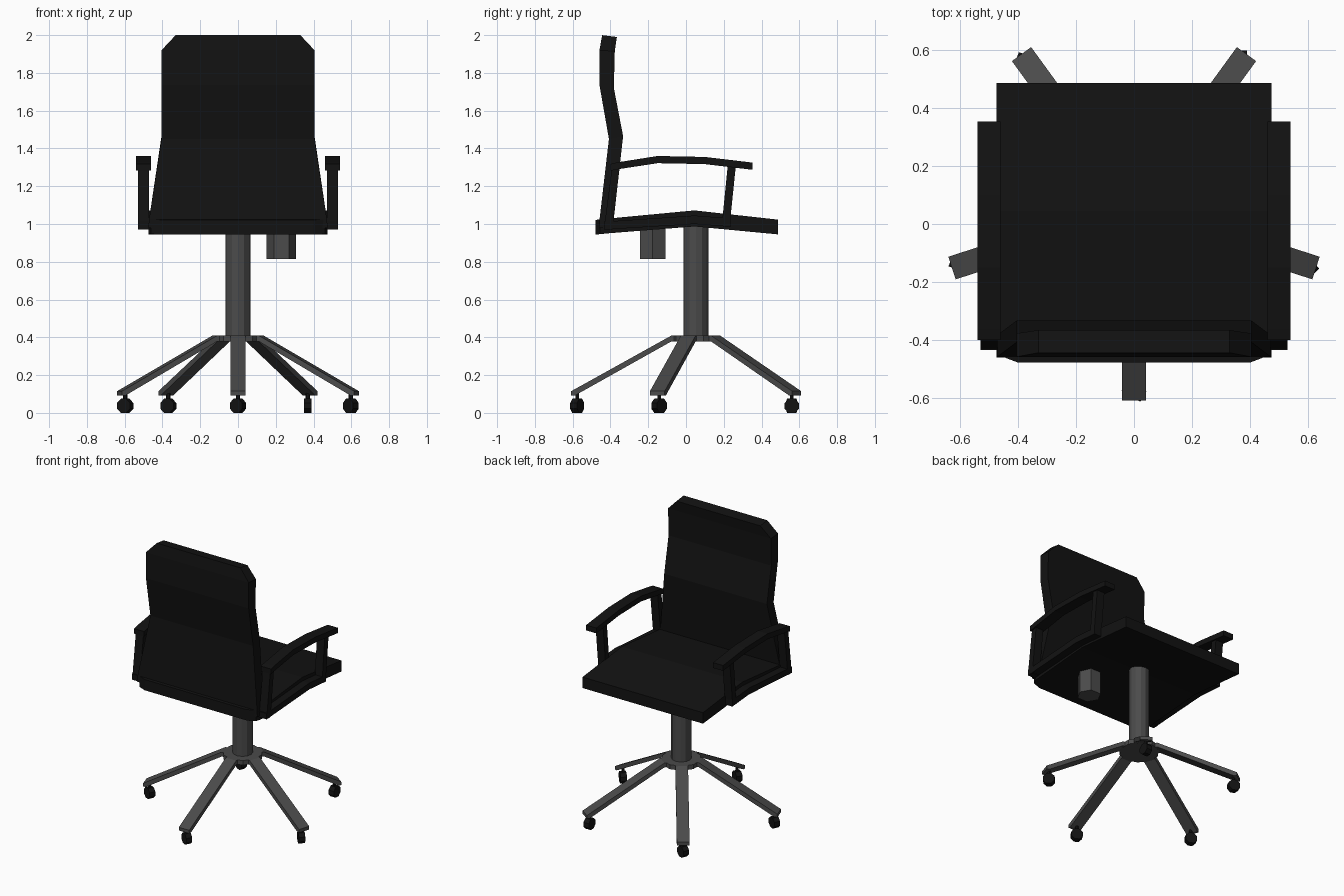
import bpy, bmesh
from math import radians, cos, sin, pi
from mathutils import Matrix, Vector

if "Cube" in bpy.data.objects:
    bpy.data.objects.remove(bpy.data.objects["Cube"])


def material(name, v):
    m = bpy.data.materials.new(name)
    m.diffuse_color = (v, v, v, 1)
    m.use_nodes = True
    m.node_tree.nodes["Principled BSDF"].inputs["Base Color"].default_value = m.diffuse_color
    return m


black = material("black_fabric", 0.006)
metal = material("grey_metal", 0.07)


def loft(name, rings, mat):
    """Bridge rings of equal point count and cap both ends."""
    bm = bmesh.new()
    rows = [[bm.verts.new(p) for p in r] for r in rings]
    n = len(rows[0])
    for a, b in zip(rows, rows[1:]):
        for i in range(n):
            j = (i + 1) % n
            bm.faces.new((a[i], a[j], b[j], b[i]))
    bm.faces.new(rows[0])
    bm.faces.new(rows[-1])
    bmesh.ops.recalc_face_normals(bm, faces=bm.faces)
    me = bpy.data.meshes.new(name)
    bm.to_mesh(me)
    bm.free()
    me.materials.append(mat)
    ob = bpy.data.objects.new(name, me)
    bpy.context.collection.objects.link(ob)
    return ob


def prism(name, centre, radius, depth, sides, mat, turn=0.0, rot=None):
    """Regular prism along its local z axis."""
    rings = [[(radius * cos(turn + 2 * pi * i / sides),
               radius * sin(turn + 2 * pi * i / sides), z) for i in range(sides)]
             for z in (-depth / 2, depth / 2)]
    ob = loft(name, rings, mat)
    ob.data.transform(Matrix.Translation(centre) @ (rot or Matrix()))
    return ob


def bar(name, x0, x1, profile, mat):
    """Strip of (y0, z0, y1, z1) edge pairs given width in x."""
    return loft(name, [[(x0, a, b), (x1, a, b), (x1, c, d), (x0, c, d)]
                       for a, b, c, d in profile], mat)


# Seat: sections of y, half width, bottom z, top z
seat = [(-0.478, 0.40, 0.945, 1.022), (-0.455, 0.46, 0.946, 1.024),
        (-0.42, 0.475, 0.95, 1.028), (0.045, 0.475, 0.987, 1.072),
        (0.487, 0.475, 0.945, 1.023)]
loft("seat", [[(-w, y, b), (w, y, b), (w, y, t), (-w, y, t)]
              for y, w, b, t in seat], black)

# Backrest: sections of half width, back y, back z, front y, front z
back = [(0.475, -0.46, 0.98, -0.388, 0.98), (0.47, -0.457, 1.03, -0.382, 1.03),
        (0.405, -0.408, 1.45, -0.333, 1.465), (0.405, -0.458, 1.735, -0.382, 1.72),
        (0.405, -0.458, 1.92, -0.377, 1.915), (0.33, -0.444, 2.0, -0.366, 1.99)]
loft("backrest", [[(-w, a, b), (w, a, b), (w, c, d), (-w, c, d)]
                  for w, a, b, c, d in back], black)

# Armrests: pad, two posts and a rail along the seat edge
for side, s in (("left", -1), ("right", 1)):
    pad = [(-0.40, 1.282, -0.40, 1.318), (-0.36, 1.29, -0.36, 1.327),
           (-0.15, 1.322, -0.15, 1.36), (0.10, 1.317, 0.10, 1.355),
           (0.353, 1.287, 0.353, 1.325)]
    bar(side + "_arm_pad", s * 0.46, s * 0.54, pad, black)
    bar(side + "_arm_front_post", s * 0.47, s * 0.53,
        [(0.19, 1.0, 0.232, 1.0), (0.222, 1.32, 0.265, 1.32)], black)
    bar(side + "_arm_rear_post", s * 0.47, s * 0.53,
        [(-0.435, 0.97, -0.39, 0.97), (-0.392, 1.30, -0.35, 1.31)], black)
    bar(side + "_arm_rail", s * 0.47, s * 0.53,
        [(-0.435, 0.97, -0.435, 1.012), (0.045, 1.0, 0.045, 1.045),
         (0.235, 0.985, 0.235, 1.03)], black)

# Column, hub and tension knob under the seat
HUB = Vector((0, 0.052, 0))
prism("column", HUB + Vector((0, 0, 0.69)), 0.066, 0.60, 12, metal)
prism("hub", HUB + Vector((0, 0, 0.393)), 0.13, 0.032, 10, metal, radians(18))
prism("tension_knob", (0.23, -0.177, 0.90), 0.078, 0.17, 6, metal)

# Five legs with castors, each castor swivelled differently
leg = [(0.05, 0.378, 0.409), (0.13, 0.378, 0.409),
       (0.64, 0.092, 0.126), (0.66, 0.092, 0.115)]
for k, swivel in enumerate((60, 45, 0, 70, 65)):
    a = radians(-90 + 72 * k)
    place = Matrix.Translation(HUB) @ Matrix.Rotation(a, 4, "Z")
    ob = loft("leg_%d" % (k + 1),
              [[(r, -0.041, b), (r, 0.041, b), (r, 0.041, t), (r, -0.041, t)]
               for r, b, t in leg], metal)
    ob.data.transform(place)
    c = place @ Vector((0.628, 0, 0.0375))
    rot = Matrix.Rotation(radians(swivel), 4, "Z") @ Matrix.Rotation(pi / 2, 4, "Y")
    prism("castor_wheel_%d" % (k + 1), c, 0.0405, 0.042, 8, black, pi / 8, rot)
    prism("castor_stem_%d" % (k + 1), c + Vector((0, 0, 0.045)), 0.011, 0.05, 6, black)
